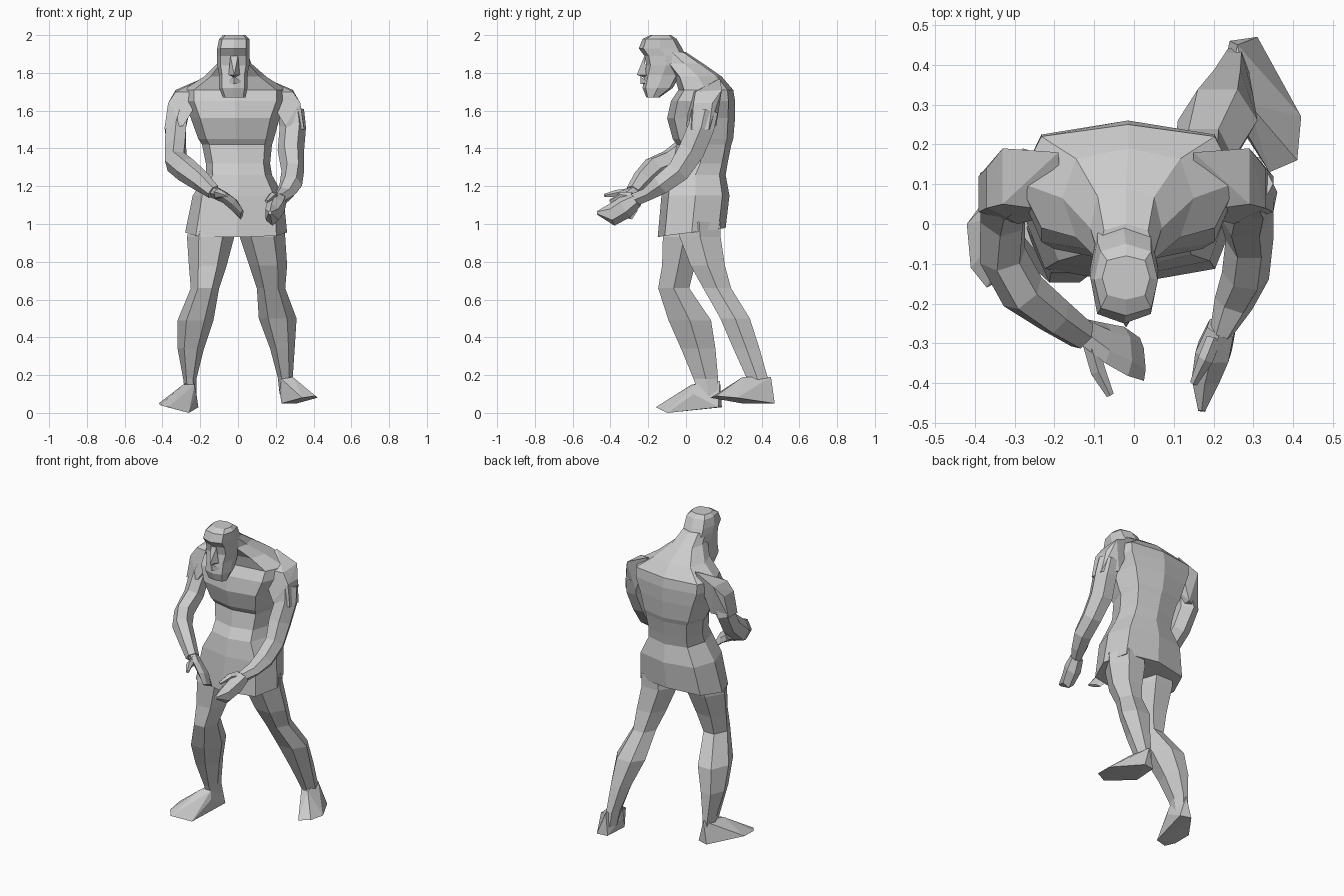
import bpy
import bmesh
import math
from mathutils import Vector

cube = bpy.data.objects.get("Cube")
if cube:
    bpy.data.objects.remove(cube, do_unlink=True)

UNIT = 0.01  # all part measurements below are in hundredths

grey = bpy.data.materials.new("stone_grey")
grey.use_nodes = True
grey.diffuse_color = (0.6, 0.6, 0.6, 1)
grey.node_tree.nodes["Principled BSDF"].inputs["Base Color"].default_value = grey.diffuse_color


def finish(name, bm):
    """Turn a bmesh into a flat shaded grey object."""
    bmesh.ops.recalc_face_normals(bm, faces=bm.faces)
    mesh = bpy.data.meshes.new(name)
    bm.to_mesh(mesh)
    bm.free()
    mesh.materials.append(grey)
    bpy.context.collection.objects.link(bpy.data.objects.new(name, mesh))


def skin(name, rings):
    """Bridge consecutive vertex rings and close both ends."""
    bm = bmesh.new()
    loops = [[bm.verts.new(Vector(p) * UNIT) for p in ring] for ring in rings]
    count = len(loops[0])
    for low, high in zip(loops, loops[1:]):
        for i in range(count):
            j = (i + 1) % count
            bm.faces.new((low[i], low[j], high[j], high[i]))
    bm.faces.new(loops[0])
    bm.faces.new(loops[-1])
    finish(name, bm)


def stack(name, sections, sides, square=1.0):
    """Rings: (left edge, right edge, front edge, back edge, height, optional rise to the back)."""
    rings = []
    for x0, x1, y0, y1, z, *rise in sections:
        ring = []
        for i in range(sides):
            a = math.tau * i / sides
            c, s = math.cos(a), math.sin(a)
            grow = square if abs(c * s) > 0.1 else 1.0
            ring.append(((x0 + x1) / 2 + (x1 - x0) / 2 * c * grow,
                         (y0 + y1) / 2 + (y1 - y0) / 2 * s * grow,
                         z + sum(rise) * (s + 1) / 2))
        rings.append(ring)
    skin(name, rings)


def limb(name, stations, ref, sides=6):
    """Rings across a path: (x, y, z, half width along ref, half thickness)."""
    pts = [Vector(s[:3]) for s in stations]
    rings = []
    for i, (p, s) in enumerate(zip(pts, stations)):
        tangent = (pts[min(i + 1, len(pts) - 1)] - pts[max(i - 1, 0)]).normalized()
        u = Vector(ref)
        u = (u - tangent * u.dot(tangent)).normalized()
        v = tangent.cross(u)
        angles = [math.tau * k / sides for k in range(sides)]
        rings.append([p + u * s[3] * math.cos(a) + v * s[4] * math.sin(a) for a in angles])
    skin(name, rings)


def hull(name, points):
    """Faceted solid wrapped around a few corner points."""
    bm = bmesh.new()
    for p in points:
        bm.verts.new(Vector(p) * UNIT)
    result = bmesh.ops.convex_hull(bm, input=bm.verts)
    loose = set(result["geom_interior"] + result["geom_unused"])
    bmesh.ops.delete(bm, geom=[g for g in loose if isinstance(g, bmesh.types.BMVert)],
                     context="VERTS")
    finish(name, bm)


# Torso from the tunic hem up to the shoulders and bent neck
stack("torso_and_tunic", [
    (-28, 26, -15, 21, 93, 5), (-24, 24, -13, 23, 115), (-17, 18, -11, 21, 126),
    (-17, 17, -7, 22, 132), (-19, 18, -5, 24, 142), (-21, 19, -7, 25, 145),
    (-25, 22, -10, 26, 156), (-29, 26, -8, 26, 165), (-29, 26, -4, 25, 171),
    (-18, 15, -6, 19, 178), (-11, 7, -11, 9, 185), (-9, 5, -15, 0, 191),
], 8, 1.12)

# Head with beard
stack("head", [
    (-8, 4, -21, -14, 167), (-10, 5, -23, -7, 172), (-10, 5, -22, -3, 179),
    (-11, 6, -21, 0, 184), (-11, 6, -22, 0, 189), (-11, 6, -25, -2, 193),
    (-10, 6, -23, -5, 198), (-8, 4, -19, -8, 200),
], 8, 1.12)
hull("nose", [(-4, -22, 189), (0, -22, 189), (-5, -21, 179), (1, -21, 179),
              (-2, -26, 179), (-2, -21, 177)])
hull("moustache", [(-7, -20, 175), (3, -20, 175), (-2, -24, 178), (-2, -24, 174), (-2, -19, 174)])

# Legs: right one forward, left one trailing
stack("right_leg", [
    (-25, -2, -12, 14, 101), (-27, -2, -14, 12, 93), (-26, -6, -14, 6, 78),
    (-25, -10, -16, 3, 66), (-32, -13, -11, 15, 49), (-32, -18, -4, 17, 34),
    (-29, -22, 3, 18, 18), (-28, -22, 6, 18, 9),
], 6)
stack("left_leg", [
    (2, 25, -6, 20, 101), (1, 25, -5, 20, 93), (6, 26, 1, 22, 78),
    (10, 25, 8, 25, 66), (11, 31, 17, 35, 50), (17, 30, 24, 40, 34),
    (21, 29, 31, 44, 19), (22, 29, 34, 45, 10),
], 6)

# Feet turned outward
hull("right_foot", [
    (-41, -11, 4), (-37, -16, 3), (-42, 0, 5), (-26, -10, 0), (-28, 19, 3), (-21, 17, 3),
    (-22, 4, 10), (-29, 3, 15), (-23, 5, 15), (-25, 18, 17),
])
hull("left_foot", [
    (41, 16, 9), (34, 13, 8), (42, 27, 8), (24, 46, 5), (31, 47, 5), (23, 30, 5),
    (22, 36, 12), (29, 30, 19), (23, 32, 18), (26, 45, 19),
])

# Shoulders, mirrored about the body's centre line
for name, side in (("right_shoulder", -1), ("left_shoulder", 1)):
    corners = [(17, 18, 177), (16, 3, 170), (31, 19, 171), (31, 5, 170), (35, 14, 164),
               (35, 4, 164), (37, 12, 150), (37, 3, 150), (27, 0, 152), (27, 16, 152)]
    hull(name, [(side * x - 2, y, z) for x, y, z in corners])

# Arms bent at the elbow, forearms reaching forward
limb("right_arm", [
    (-31, 9, 160, 6, 7), (-33, 8, 152, 6, 8), (-33, 2, 141, 6, 7), (-33, -8, 133, 6, 7),
    (-28, -17, 129, 6, 7), (-20, -23, 123, 5, 6), (-13, -28, 117, 4, 4),
], (1, 0.5, 0))
limb("left_arm", [
    (28, 10, 160, 7, 8), (29, 8, 151, 7, 8), (28, 3, 139, 7, 8),
    (29, -4, 128, 6, 7), (28, -13, 121, 6, 6), (25, -20, 116, 5, 4), (22, -27, 113, 3, 4),
], (1, 0, 0))

# Hands with flat palms and thumbs
limb("right_hand", [
    (-13, -27, 117, 4, 3), (-7, -30, 114, 6, 2), (-2, -32, 110, 7, 2), (2, -34, 105, 6, 1),
], (0, -0.8, 0.5))
limb("right_thumb", [
    (-11, -30, 116, 3, 2), (-9, -37, 116, 2, 2), (-6, -43, 115, 1, 1),
], (0, 0, 1), 5)
limb("left_hand", [
    (22, -26, 113, 4, 4), (20, -32, 109, 6, 5), (18, -39, 105, 6, 4), (17, -47, 106, 1, 1),
], (0, 0, 1))
limb("left_thumb", [
    (20, -29, 114, 3, 2), (18, -34, 115, 2, 2), (15, -40, 112, 1, 1),
], (0, 0, 1), 5)
